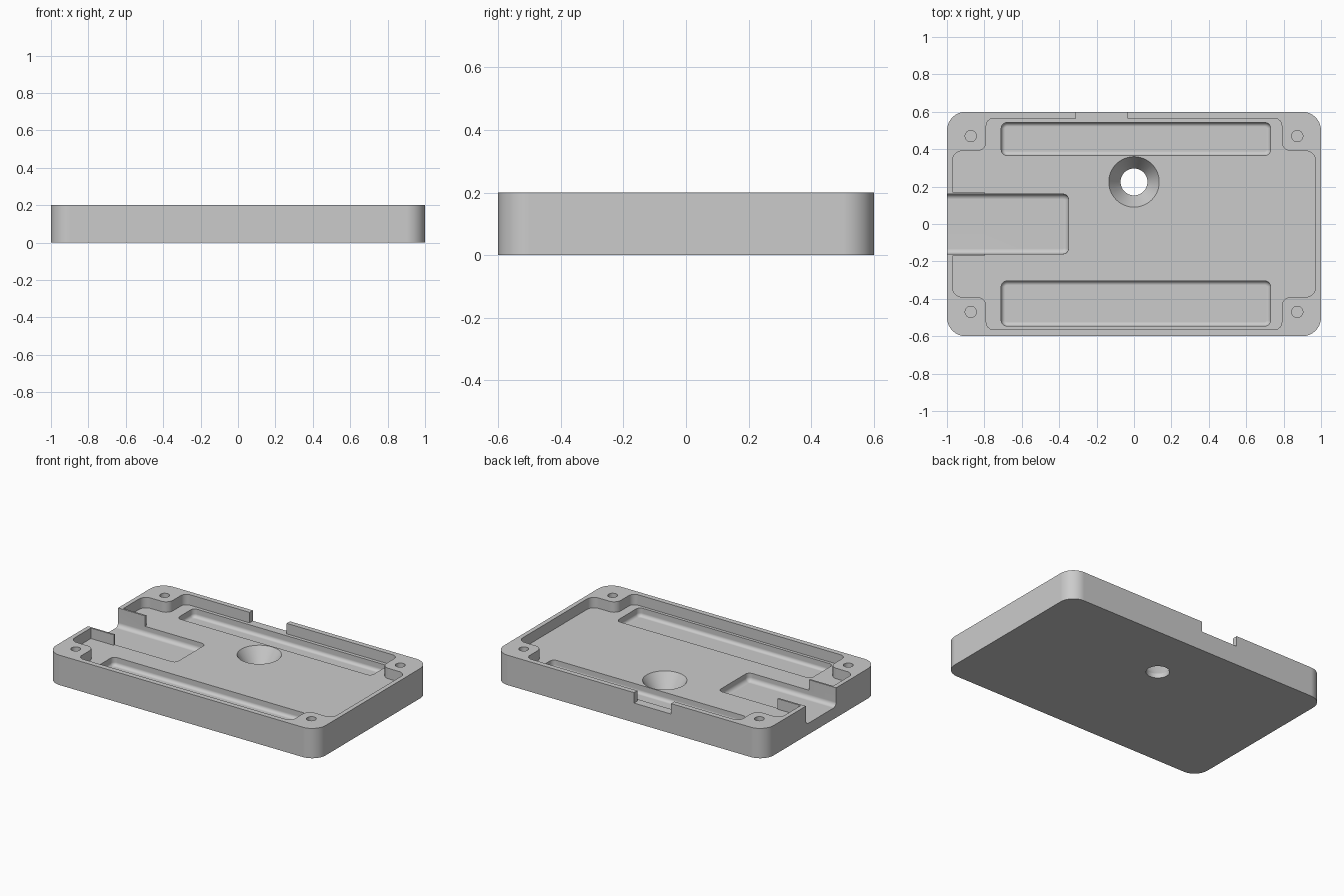
import bpy, bmesh
from math import pi, cos, sin
from mathutils import Vector

cube = bpy.data.objects.get("Cube")
if cube:
    bpy.data.objects.remove(cube, do_unlink=True)

grey = bpy.data.materials.new("plain grey")
grey.use_nodes = True
grey.diffuse_color = (0.6, 0.6, 0.6, 1)
grey.node_tree.nodes["Principled BSDF"].inputs["Base Color"].default_value = (0.6, 0.6, 0.6, 1)

HEIGHT, FLOOR, POCKET, ABOVE = 0.2, 0.13, 0.075, 0.3


def rounded(points, steps=8):
    """Outline from (x, y, radius) corners, each rounded by its radius."""
    out = []
    for i, (x, y, r) in enumerate(points):
        p = Vector((x, y))
        if r == 0:
            out.append(p)
            continue
        a = (Vector(points[i - 1][:2]) - p).normalized()
        b = (Vector(points[(i + 1) % len(points)][:2]) - p).normalized()
        for k in range(steps + 1):
            t = k / steps * pi / 2
            out.append(p + a * r * (1 - sin(t)) + b * r * (1 - cos(t)))
    return out


def box_outline(x0, x1, y0, y1, r):
    return rounded([(x0, y0, r), (x1, y0, r), (x1, y1, r), (x0, y1, r)])


def add_object(name, bm):
    bmesh.ops.recalc_face_normals(bm, faces=bm.faces[:])
    mesh = bpy.data.meshes.new(name)
    bm.to_mesh(mesh)
    bm.free()
    mesh.materials.append(grey)
    obj = bpy.data.objects.new(name, mesh)
    bpy.context.collection.objects.link(obj)
    return obj


def prism(name, outline, z0, z1, fillet=0):
    """Extruded outline, optionally with a rounded bottom edge."""
    bm = bmesh.new()
    base = bm.faces.new([bm.verts.new((p.x, p.y, z0)) for p in outline])
    top = bmesh.ops.extrude_face_region(bm, geom=[base], use_keep_orig=True)["geom"]
    for v in top:
        if isinstance(v, bmesh.types.BMVert):
            v.co.z = z1
    if fillet:
        bmesh.ops.recalc_face_normals(bm, faces=bm.faces[:])
        edges = [e for e in bm.edges if all(abs(v.co.z - z0) < 1e-5 for v in e.verts)]
        bmesh.ops.bevel(bm, geom=edges, offset=fillet, segments=5,
                        profile=0.5, affect='EDGES')
    return add_object(name, bm)


def lathe(name, x, y, profile, sides):
    """Capped turned solid from (radius, z) rings."""
    bm = bmesh.new()
    rings = [[bm.verts.new((x + r * cos(2 * pi * k / sides), y + r * sin(2 * pi * k / sides), z))
              for k in range(sides)] for r, z in profile]
    for lo, hi in zip(rings, rings[1:]):
        for k in range(sides):
            j = (k + 1) % sides
            bm.faces.new((lo[k], lo[j], hi[j], hi[k]))
    bm.faces.new(rings[0])
    bm.faces.new(rings[-1])
    return add_object(name, bm)


# Outer tray block
tray = prism("enclosure_tray", box_outline(-1, 1, -0.6, 0.6, 0.1), 0, HEIGHT)

# Main cavity: corner bosses, thin slot lips on the right, notch in the back wall
W, N, L, B = 0.97, 0.79, 0.565, 0.39
cavity = [
    (N, -L, 0.04), (N, -B, 0.05), (W, -B, 0.05), (W, B, 0.05), (N, B, 0.05), (N, L, 0.04),
    (-0.035, L, 0), (-0.035, 0.7, 0), (-0.31, 0.7, 0), (-0.31, L, 0),
    (-N, L, 0.04), (-N, B, 0.05), (-W, B, 0.05),
    (-W, 0.172, 0), (-0.8, 0.172, 0), (-0.8, -0.172, 0), (-W, -0.172, 0),
    (-W, -B, 0.05), (-N, -B, 0.05), (-N, -L, 0.04),
]
cutters = [prism("cavity_cutter", rounded(cavity), FLOOR, ABOVE)]

# Long pockets and the open side slot
cutters += [
    prism("back_pocket_cutter", box_outline(-0.71, 0.73, 0.367, 0.542, 0.03), POCKET, ABOVE, 0.022),
    prism("front_pocket_cutter", box_outline(-0.71, 0.73, -0.545, -0.305, 0.03), POCKET, ABOVE, 0.022),
    prism("side_slot_cutter", box_outline(-1.2, -0.35, -0.16, 0.16, 0.03), POCKET, ABOVE, 0.028),
]

# Countersunk through hole
cutters.append(lathe("countersink_cutter", 0, 0.225,
                     [(0.072, -0.1), (0.072, 0.03), (0.135, FLOOR), (0.135, ABOVE)], 48))

# Blind screw holes in the corner bosses
for sx in (-1, 1):
    for sy in (-1, 1):
        cutters.append(lathe("screw_hole_cutter", sx * 0.873, sy * 0.47,
                             [(0.03, 0.08), (0.03, ABOVE)], 24))

# Cut everything out and keep only the finished tray
for c in cutters:
    c.hide_render = True
    mod = tray.modifiers.new(c.name, 'BOOLEAN')
    mod.operation = 'DIFFERENCE'
    mod.solver = 'EXACT'
    mod.object = c
bpy.context.view_layer.update()
finished = bpy.data.meshes.new_from_object(tray.evaluated_get(bpy.context.evaluated_depsgraph_get()))
tray.modifiers.clear()
tray.data = finished
finished.materials.clear()
finished.materials.append(grey)
for p in finished.polygons:
    p.material_index = 0
for c in cutters:
    bpy.data.objects.remove(c, do_unlink=True)

# Smooth rounded walls, crisp edges
bpy.ops.object.select_all(action='DESELECT')
tray.select_set(True)
bpy.context.view_layer.objects.active = tray
bpy.ops.object.shade_smooth_by_angle(angle=pi / 6)
weighted = tray.modifiers.new("flat_floors", 'WEIGHTED_NORMAL')
weighted.keep_sharp = True
